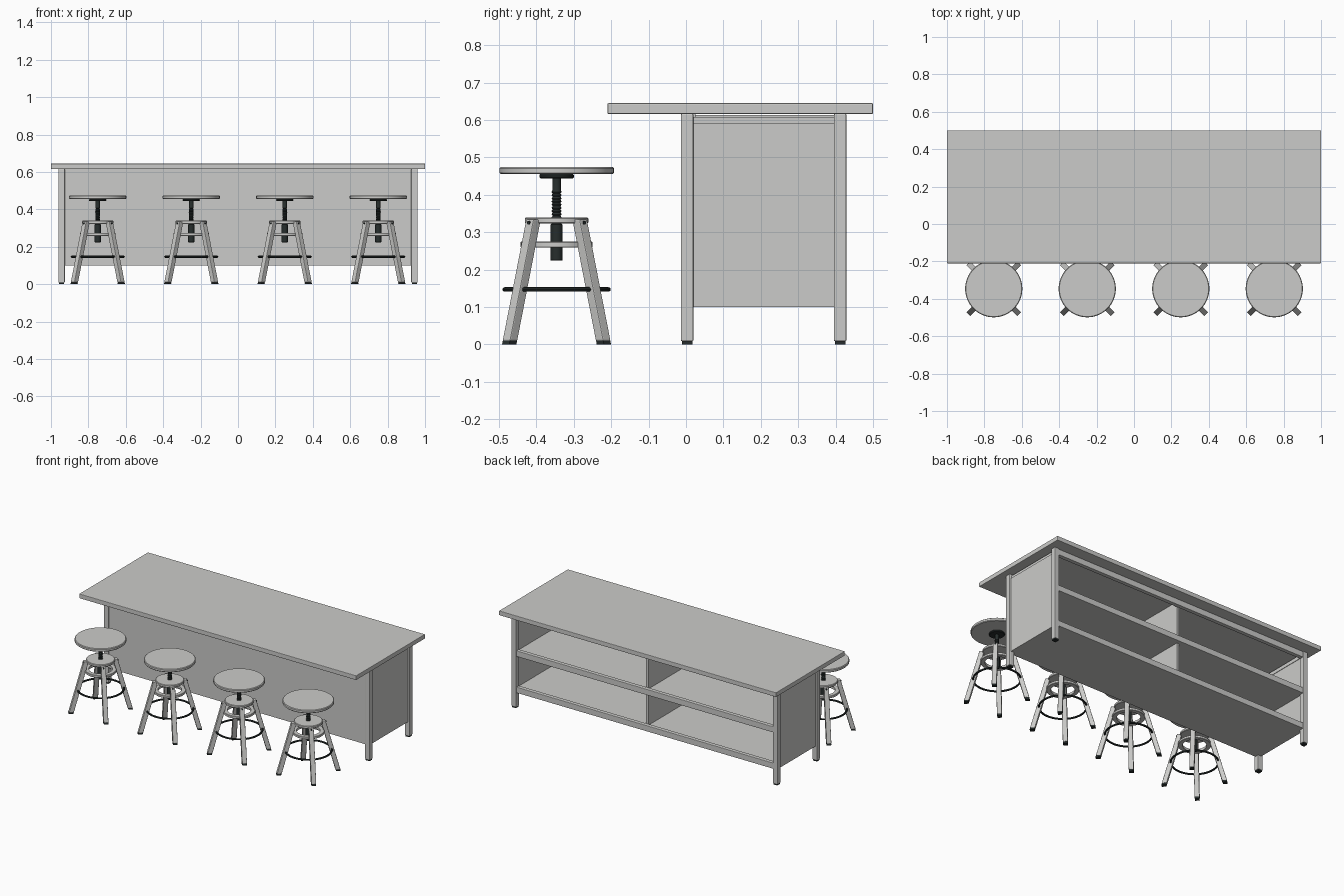
import bpy, bmesh, math
from mathutils import Vector

if "Cube" in bpy.data.objects:
    bpy.data.objects.remove(bpy.data.objects["Cube"])


def material(name, rgb):
    m = bpy.data.materials.new(name)
    m.diffuse_color = (*rgb, 1)
    m.use_nodes = True
    m.node_tree.nodes["Principled BSDF"].inputs["Base Color"].default_value = m.diffuse_color
    return m


PALE = material("pale grey", (0.6, 0.6, 0.585))
BLACK = material("black metal", (0.02, 0.027, 0.026))


def finish(name, bm, mat, bevel=0, smooth=False):
    bmesh.ops.recalc_face_normals(bm, faces=bm.faces)
    me = bpy.data.meshes.new(name)
    bm.to_mesh(me)
    bm.free()
    me.materials.append(mat)
    ob = bpy.data.objects.new(name, me)
    bpy.context.collection.objects.link(ob)
    if smooth:
        bpy.ops.object.select_all(action='DESELECT')
        ob.select_set(True)
        bpy.context.view_layer.objects.active = ob
        bpy.ops.object.shade_smooth_by_angle(angle=math.radians(35))
    if bevel:
        mod = ob.modifiers.new("bevel", 'BEVEL')
        mod.width = bevel
        mod.segments = 2
    return ob


def box(name, x, y, z, mat=PALE, bevel=0):
    bm = bmesh.new()
    bmesh.ops.create_cube(bm, size=1)
    for v in bm.verts:
        v.co = [(a[0] + a[1]) / 2 + c * (a[1] - a[0]) for a, c in zip((x, y, z), v.co)]
    return finish(name, bm, mat, bevel)


def lathe(name, profile, centre, mat, closed=False, n=48):
    # revolve (radius, height) points around a vertical axis
    bm = bmesh.new()
    vs = [bm.verts.new((centre[0] + r, centre[1], z)) for r, z in profile]
    es = [bm.edges.new(p) for p in zip(vs, vs[1:])]
    if closed:
        es.append(bm.edges.new((vs[-1], vs[0])))
    bmesh.ops.spin(bm, geom=vs + es, cent=(*centre, 0), axis=(0, 0, 1),
                   angle=math.tau, steps=n, use_merge=True)
    bmesh.ops.remove_doubles(bm, verts=bm.verts, dist=1e-5)
    return finish(name, bm, mat, smooth=True)


def disc(name, r, z0, z1, centre, mat, b=0.002, n=48):
    return lathe(name, [(0, z0), (r - b, z0), (r, z0 + b), (r, z1 - b), (r - b, z1), (0, z1)],
                 centre, mat, n=n)


def slanted_bar(name, p0, p1, half, angle, mat, bevel=0):
    # square bar between two heights, level at both ends
    bm = bmesh.new()
    rings = []
    for p in (p0, p1):
        ring = []
        for k in range(4):
            a = angle + math.pi / 4 + k * math.pi / 2
            d = half * math.sqrt(2)
            ring.append(bm.verts.new(p + Vector((d * math.cos(a), d * math.sin(a), 0))))
        rings.append(ring)
    for k in range(4):
        j = (k + 1) % 4
        bm.faces.new((rings[0][k], rings[0][j], rings[1][j], rings[1][k]))
    bm.faces.new(rings[0])
    bm.faces.new(rings[1])
    return finish(name, bm, mat, bevel)


# ---- Counter ----
box("counter_top", (-1, 1), (-0.21, 0.5), (0.616, 0.645), bevel=0.003)
for s, side in ((-1, "left"), (1, "right")):
    for y, end in ((-0.014, "front"), (0.395, "back")):
        xs = sorted((s * 0.926, s * 0.96))
        box(f"{side}_{end}_leg", xs, (y, y + 0.034), (0.008, 0.617), bevel=0.004)
        box(f"{side}_{end}_leg_foot", [xs[0] + 0.003, xs[1] - 0.003],
            (y + 0.003, y + 0.031), (0, 0.01), BLACK)
    box(f"{side}_panel", sorted((s * 0.933, s * 0.95)), (0.015, 0.4), (0.1, 0.59))
    box(f"{side}_top_rail", sorted((s * 0.93, s * 0.945)), (0.01, 0.4), (0.585, 0.608))

# front panel, hidden rail above it and its centre peg
box("front_panel", (-0.93, 0.93), (-0.006, 0.01), (0.1, 0.595))
box("front_top_rail", (-0.93, 0.93), (0.0, 0.025), (0.59, 0.616))
box("centre_peg", (-0.008, 0.008), (-0.006, 0.005), (0.592, 0.608))

# shelves, divider and back rails
for z, level in ((0.1, "bottom"), (0.337, "middle")):
    box(f"{level}_shelf", (-0.935, 0.935), (0.005, 0.41), (z, z + 0.03))
for z, level in ((0.1, "bottom"), (0.337, "middle"), (0.578, "top")):
    box(f"{level}_back_rail", (-0.93, 0.93), (0.398, 0.425), (z, z + 0.038), bevel=0.003)
box("centre_divider", (-0.009, 0.009), (0.005, 0.398), (0.12, 0.614))


# ---- Stools ----
def stool(i, cx, cy):
    c = (cx, cy)
    pre = f"stool_{i}_"
    disc(pre + "seat", 0.153, 0.455, 0.475, c, PALE, 0.004, 64)
    disc(pre + "seat_plate", 0.046, 0.444, 0.456, c, BLACK, 0.003, 32)
    # threaded screw and its sleeve
    prof = [(0, 0.3)]
    for k in range(12):
        z = 0.31 + k * 0.0085
        prof += [(0.0105, z), (0.0135, z + 0.004)]
    prof += [(0.0115, 0.412), (0.0115, 0.448), (0, 0.448)]
    lathe(pre + "screw", prof, c, BLACK, n=20)
    disc(pre + "screw_sleeve", 0.0165, 0.224, 0.322, c, BLACK, 0.002, 20)
    # upper plate, lower ring and foot ring
    disc(pre + "upper_plate", 0.085, 0.323, 0.34, c, PALE, 0.003)
    lathe(pre + "lower_ring", [(0.07, 0.259), (0.094, 0.259), (0.096, 0.261), (0.096, 0.273),
                               (0.094, 0.275), (0.07, 0.275)], c, PALE, closed=True)
    lathe(pre + "foot_ring", [(0.139 + 0.006 * math.cos(k * math.tau / 8),
                               0.147 + 0.006 * math.sin(k * math.tau / 8)) for k in range(8)],
          c, BLACK, closed=True)
    # splayed legs with dark feet and bolts
    for k in range(4):
        a = math.pi / 4 + k * math.pi / 2
        d = Vector((math.cos(a), math.sin(a), 0))
        base = Vector((cx, cy, 0))

        def at(z, out=0):
            return base + d * (0.179 - z * 0.275 + out) + Vector((0, 0, z))
        slanted_bar(f"{pre}leg_{k+1}", at(0.01), at(0.335), 0.0145, a, PALE, 0.003)
        slanted_bar(f"{pre}leg_foot_{k+1}", at(0), at(0.0105), 0.0135, a, BLACK)
        bm = bmesh.new()
        rot = d.to_track_quat('Z', 'Y').to_matrix().to_4x4()
        rot.translation = at(0.325, 0.0145)
        bmesh.ops.create_cone(bm, cap_ends=True, segments=12, radius1=0.005, radius2=0.005,
                              depth=0.006, matrix=rot)
        finish(f"{pre}bolt_{k+1}", bm, BLACK)


for i, x in enumerate((-0.75, -0.25, 0.25, 0.75)):
    stool(i + 1, x, -0.346)
